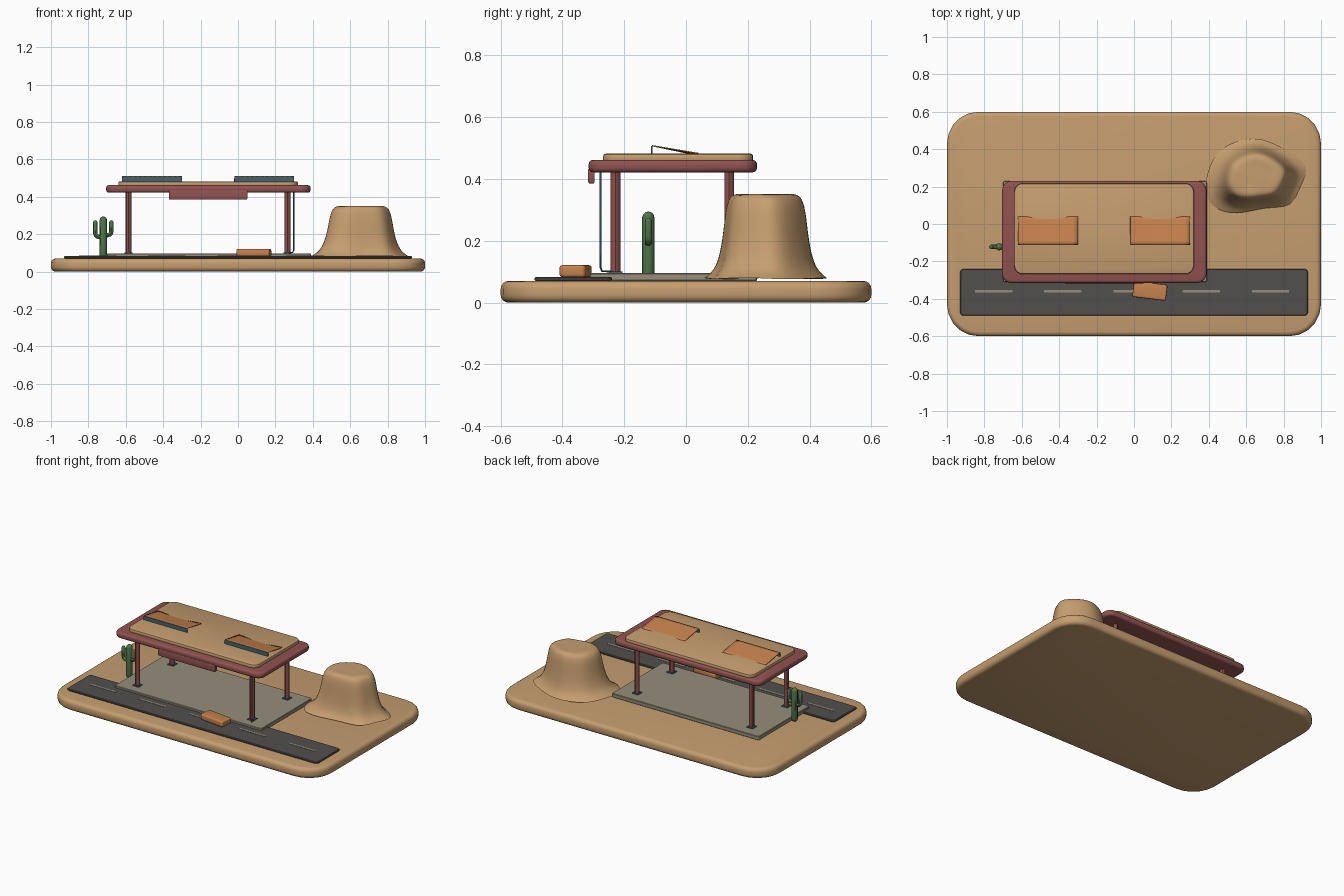
import bpy, bmesh, math
from mathutils import Matrix, Vector

cube = bpy.data.objects.get("Cube")
if cube:
    bpy.data.objects.remove(cube, do_unlink=True)


def material(name, r, g, b):
    m = bpy.data.materials.new(name)
    m.use_nodes = True
    m.diffuse_color = (r, g, b, 1)
    bsdf = next(n for n in m.node_tree.nodes if n.type == 'BSDF_PRINCIPLED')
    bsdf.inputs["Base Color"].default_value = (r, g, b, 1)
    return m


sand = material("sand", 0.56, 0.34, 0.16)
red = material("faded red", 0.28, 0.085, 0.08)
asphalt = material("asphalt", 0.085, 0.08, 0.075)
concrete = material("concrete", 0.30, 0.27, 0.20)
orange = material("rust orange", 0.56, 0.22, 0.075)
teal = material("dark teal", 0.05, 0.13, 0.16)
green = material("cactus green", 0.08, 0.18, 0.07)


def smooth(ob, angle=35):
    bpy.ops.object.select_all(action='DESELECT')
    ob.select_set(True)
    bpy.context.view_layer.objects.active = ob
    bpy.ops.object.shade_smooth_by_angle(angle=math.radians(angle))


def add_mesh(name, bm, mat):
    me = bpy.data.meshes.new(name)
    bmesh.ops.recalc_face_normals(bm, faces=bm.faces)
    bm.to_mesh(me)
    bm.free()
    me.materials.append(mat)
    ob = bpy.data.objects.new(name, me)
    bpy.context.collection.objects.link(ob)
    return ob


def slab(name, x, y, z, mat, corner=0, edge=0, segments=3):
    """Box between three ranges, with rounded corners and rounded rims."""
    bm = bmesh.new()
    bmesh.ops.create_cube(bm, size=1)
    size = [b - a for a, b in (x, y, z)]
    bmesh.ops.scale(bm, vec=size, verts=bm.verts)
    level = lambda e: abs(e.verts[0].co.z - e.verts[1].co.z) < 1e-5
    if corner:
        bmesh.ops.bevel(bm, geom=[e for e in bm.edges if not level(e)], offset=corner,
                        segments=5, profile=0.5, affect='EDGES')
    if edge:
        bmesh.ops.bevel(bm, geom=[e for e in bm.edges if level(e)], offset=edge,
                        segments=segments, profile=0.5, affect='EDGES')
    ob = add_mesh(name, bm, mat)
    ob.location = [(a + b) / 2 for a, b in (x, y, z)]
    smooth(ob)
    return ob


def tube(name, points, radius, mat, round_ends=False):
    """Round bar along a path, optionally with domed ends."""
    pts = [(Vector(p), 1) for p in points]
    if round_ends:
        def dome(tip, inner):
            d = (inner - tip).normalized() * radius
            return [(tip + d * (1 - math.cos(a)), max(math.sin(a), 0.02))
                    for a in (0, math.pi / 6, math.pi / 3, math.pi / 2)]
        pts = (dome(pts[0][0], pts[1][0]) + pts[1:-1]
               + dome(pts[-1][0], pts[-2][0])[::-1])
    cu = bpy.data.curves.new(name, 'CURVE')
    cu.dimensions = '3D'
    cu.bevel_depth = radius
    cu.bevel_resolution = 2
    cu.use_fill_caps = True
    sp = cu.splines.new('POLY')
    sp.points.add(len(pts) - 1)
    for p, (co, r) in zip(sp.points, pts):
        p.co = (*co, 1)
        p.radius = r
    cu.materials.append(mat)
    ob = bpy.data.objects.new(name, cu)
    bpy.context.collection.objects.link(ob)
    bpy.ops.object.select_all(action='DESELECT')
    ob.select_set(True)
    bpy.context.view_layer.objects.active = ob
    bpy.ops.object.convert(target='MESH')
    smooth(bpy.context.view_layer.objects.active, 45)


# Ground, road and forecourt
slab("ground", (-1, 1), (-0.6, 0.6), (0, 0.07), sand, 0.17, 0.025, 4)
slab("road", (-0.93, 0.93), (-0.49, -0.24), (0.07, 0.083), asphalt, 0.02, 0.004, 1)
for i in range(5):
    x = -0.75 + i * 0.37
    slab("road_dash", (x - 0.1, x + 0.1), (-0.367, -0.353), (0.082, 0.085), concrete)
slab("forecourt", (-0.70, 0.39), (-0.31, 0.23), (0.07, 0.096), concrete, 0.012, 0.003, 1)

# Canopy: posts with foot plates, red rim, sandy roof
for x in (-0.585, 0.265):
    for y in (-0.228, 0.14):
        tube("post", [(x, y, 0.09), (x, y, 0.44)], 0.016, red)
        slab("post_foot", (x - 0.022, x + 0.022), (y - 0.022, y + 0.022),
             (0.095, 0.101), teal)
slab("canopy_rim", (-0.705, 0.388), (-0.315, 0.23), (0.422, 0.462), red, 0.05, 0.014)
slab("canopy_roof", (-0.64, 0.32), (-0.268, 0.217), (0.455, 0.482), sand, 0.045, 0.007, 2)
slab("sign_board", (-0.37, 0.05), (-0.317, -0.296), (0.385, 0.435), red, 0, 0.006, 2)

# Cable hanging from the canopy corner
tube("cable", [(0.298, -0.277, 0.43), (0.298, -0.277, 0.115),
               (0.292, -0.272, 0.102), (0.27, -0.24, 0.1)], 0.003, teal)


# Roof hoods: upright teal front and a sagging orange sheet, open at the sides
def roof_hood(cx):
    half = 0.16
    slab("hood_front", (cx - half, cx + half), (-0.113, -0.108), (0.48, 0.507), teal)
    bm = bmesh.new()
    bmesh.ops.create_grid(bm, x_segments=12, y_segments=8, size=1)
    for v in bm.verts:
        u, t = v.co.x, (v.co.y + 1) / 2
        z = 0.508 - 0.025 * t - 0.006 * t * (1 - u * u)
        v.co = (cx + half * u, -0.11 + 0.15 * t, z)
    ob = add_mesh("hood_sheet", bm, orange)
    mod = ob.modifiers.new("thickness", 'SOLIDIFY')
    mod.thickness = 0.004
    mod.offset = 0
    smooth(ob)


roof_hood(-0.46)
roof_hood(0.14)

# Small block parked on the road
block = slab("road_block", (-0.005, 0.175), (-0.4, -0.315), (0.083, 0.121),
             orange, 0.012, 0.008)
block.rotation_euler.z = math.radians(-7)

# Cactus: trunk and two bent arms
cx, cy = -0.72, -0.122
tube("cactus_trunk", [(cx, cy, 0.07), (cx, cy, 0.18), (cx, cy, 0.295)], 0.02, green, True)
for side, low in ((-1, 0.185), (1, 0.195)):
    path = [(cx, cy, low)]
    for a in (0, 30, 60, 90):
        a = math.radians(a)
        path.append((cx + side * (0.023 + 0.02 * math.sin(a)), cy,
                     low + 0.02 * (1 - math.cos(a))))
    path.append((cx + side * 0.043, cy, 0.275))
    tube("cactus_arm", path, 0.0115, green, True)

# Rock butte: one irregular outline scaled ring by ring up to a flat top
outline = [(-0.28, -0.05), (-0.24, 0.07), (-0.19, 0.15), (-0.02, 0.215), (0.12, 0.155),
           (0.28, 0.055), (0.22, -0.05), (0.18, -0.165), (0.04, -0.155), (-0.10, -0.2),
           (-0.24, -0.17)]
rings = [(1.04, 0.078), (0.86, 0.105), (0.76, 0.16), (0.70, 0.23), (0.65, 0.32),
         (0.55, 0.353), (0.32, 0.35)]
bm = bmesh.new()
loops = []
for k, (s, z) in enumerate(rings):
    loop = []
    for i, (x, y) in enumerate(outline):
        ripple = 0.005 * math.sin(i * 2.3) if k in (0, 5) else 0
        # upper rings drift towards a rounder shape
        r = math.hypot(x, y)
        f = s * (1 + (0.235 / r - 1) * min(k * 0.08, 0.3))
        loop.append(bm.verts.new((0.66 + x * f, 0.255 + y * f, z + ripple)))
    loops.append(loop)
n = len(outline)
for a, b in zip(loops, loops[1:]):
    for i in range(n):
        j = (i + 1) % n
        bm.faces.new((a[i], a[j], b[j], b[i]))
peak = bm.verts.new((0.65, 0.25, 0.352))
for i in range(n):
    bm.faces.new((loops[-1][i], loops[-1][(i + 1) % n], peak))
butte = add_mesh("rock_butte", bm, sand)
sub = butte.modifiers.new("smooth", 'SUBSURF')
sub.levels = sub.render_levels = 2
butte.data.polygons.foreach_set("use_smooth", [True] * len(butte.data.polygons))
